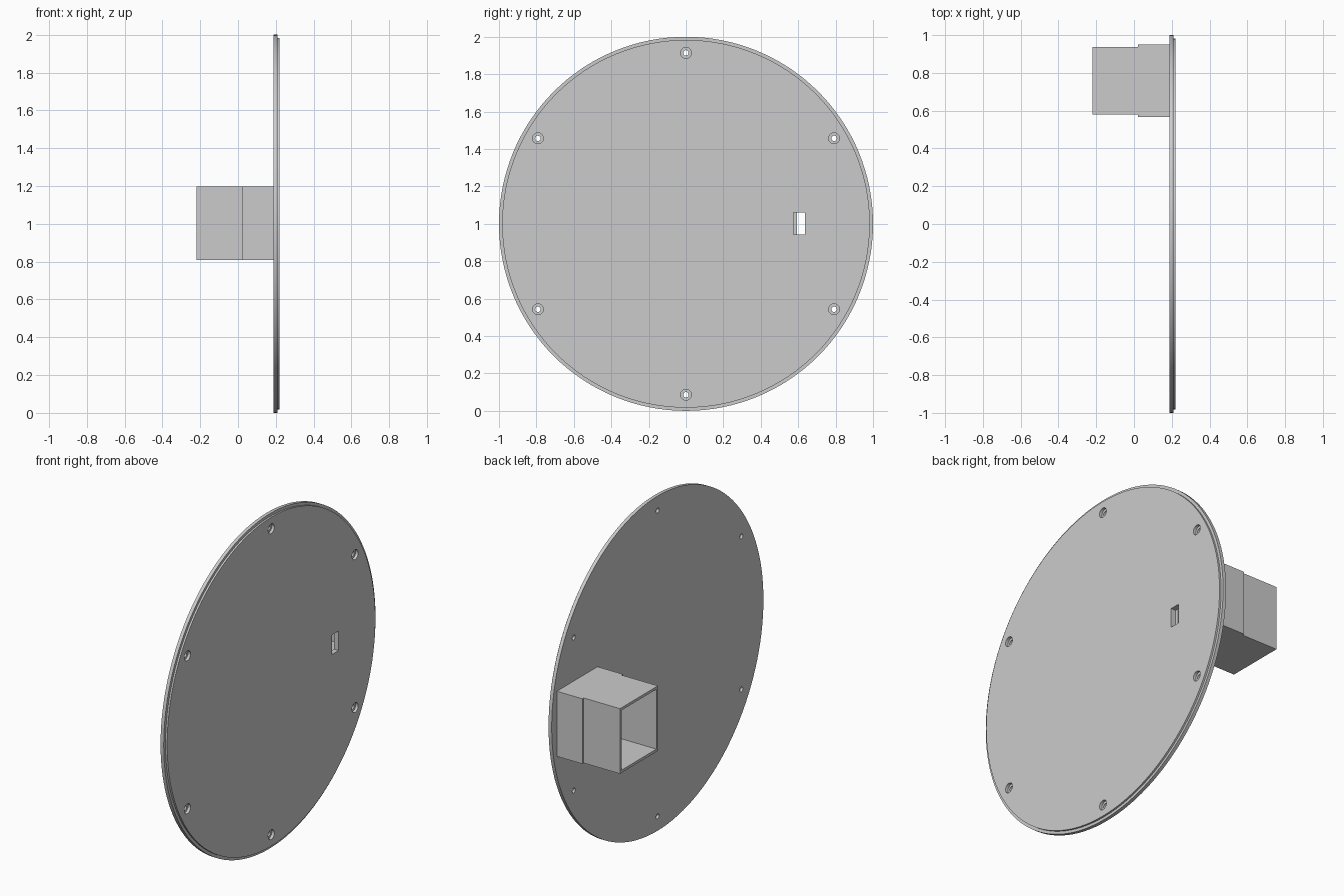
import bpy, bmesh
from math import sin, cos, pi, radians

if "Cube" in bpy.data.objects:
    bpy.data.objects.remove(bpy.data.objects["Cube"])


def loft(name, rings, close=False):
    """Skin equal-length rings; cap the ends, or join last ring to first."""
    bm = bmesh.new()
    loops = [[bm.verts.new(p) for p in r] for r in rings]
    n = len(loops[0])
    pairs = list(zip(loops, loops[1:]))
    if close:
        pairs.append((loops[-1], loops[0]))
    else:
        bm.faces.new(loops[0])
        bm.faces.new(loops[-1])
    for a, b in pairs:
        for i in range(n):
            j = (i + 1) % n
            bm.faces.new((a[i], a[j], b[j], b[i]))
    bmesh.ops.recalc_face_normals(bm, faces=bm.faces)
    me = bpy.data.meshes.new(name)
    bm.to_mesh(me)
    bm.free()
    ob = bpy.data.objects.new(name, me)
    bpy.context.collection.objects.link(ob)
    return ob


def circle(x, r, cy=0, cz=1, n=128):
    return [(x, cy + r * cos(2 * pi * i / n), cz + r * sin(2 * pi * i / n)) for i in range(n)]


def rect(x, y0, y1, z0, z1):
    return [(x, y0, z0), (x, y1, z0), (x, y1, z1), (x, y0, z1)]


# Round cover plate with a stepped rim
BACK, STEP, FACE = 0.188, 0.209, 0.22
plate = loft("cover_plate", [circle(BACK, 1), circle(STEP, 1),
                             circle(STEP, 0.983), circle(FACE, 0.983)])

# Counterbored screw holes and the rectangular slot
cutters = []
for k in range(6):
    a = radians(30 + 60 * k)
    y, z = 0.914 * cos(a), 1 + 0.914 * sin(a)
    cutters.append(loft("screw_hole_cutter", [
        circle(x, r, y, z, 32) for x, r in
        ((0.1, 0.0145), (0.203, 0.0145), (0.203, 0.029), (0.3, 0.029))]))
cutters.append(loft("slot_cutter", [rect(x, 0.575, 0.637, 0.943, 1.06) for x in (0.1, 0.3)]))
for c in cutters:
    c.hide_render = True
    m = plate.modifiers.new("cut", 'BOOLEAN')
    m.operation, m.solver, m.object = 'DIFFERENCE', 'EXACT', c

bpy.context.view_layer.objects.active = plate
plate.select_set(True)
for m in list(plate.modifiers):
    bpy.ops.object.modifier_apply(modifier=m.name)
for c in cutters:
    bpy.data.objects.remove(c)
bpy.ops.object.shade_smooth_by_angle(angle=radians(30))

# Open square socket on the back: wider sleeve, then a narrower tube
Z0, Z1 = 0.808, 1.197
END, MID = -0.22, 0.02
loft("square_socket", [
    rect(BACK, 0.567, 0.951, Z0, Z1),
    rect(MID, 0.567, 0.951, Z0, Z1),
    rect(MID, 0.58, 0.938, Z0, Z1),
    rect(END, 0.58, 0.938, Z0, Z1),
    rect(END, 0.594, 0.924, Z0 + 0.016, Z1 - 0.016),
    rect(BACK, 0.594, 0.924, Z0 + 0.016, Z1 - 0.016)], close=True)
